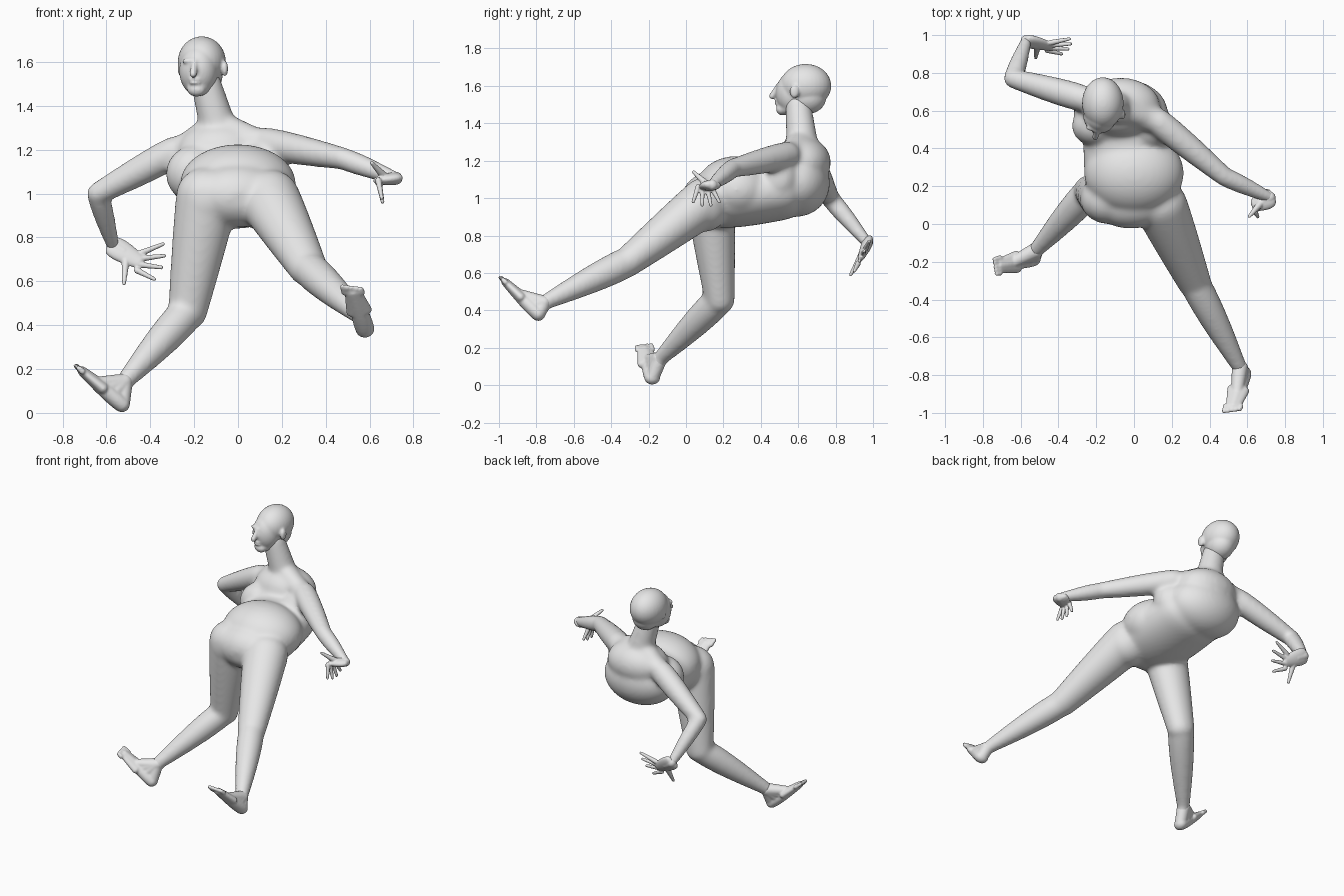
import bpy, bmesh
from math import sin, cos, pi
from mathutils import Vector, Matrix

default_cube = bpy.data.objects.get("Cube")
if default_cube:
    bpy.data.objects.remove(default_cube, do_unlink=True)

colour = (.8, .8, .8, 1)
grey = bpy.data.materials.new("plain grey")
grey.use_nodes = True
grey.diffuse_color = colour
grey.node_tree.nodes["Principled BSDF"].inputs["Base Color"].default_value = colour

ACROSS, DEEP, UP = Vector((1, 0, 0)), Vector((0, 1, 0)), Vector((0, 0, 1))


def limb(bm, start, end, start_radius, end_radius, swell=0, width=1, side=ACROSS, sides=24):
    """Round-ended tapering tube; it swells by a muscle and is widened along side."""
    start, end = Vector(start), Vector(end)
    axis = (end - start).normalized()
    across = (side - axis * side.dot(axis)).normalized()
    through = axis.cross(across)
    steps = 12
    stations = []
    for step in range(steps + 1):
        along = step / steps
        radius = start_radius + (end_radius - start_radius) * along
        radius += swell * sin(pi * along ** .7)
        stations.append((start.lerp(end, along), radius))
    # rounded ends
    for step in range(1, 6):
        angle = step * pi / 2 / 6
        stations.insert(0, (start - axis * start_radius * sin(angle), start_radius * cos(angle)))
        stations.append((end + axis * end_radius * sin(angle), end_radius * cos(angle)))
    rings = []
    for centre, radius in stations:
        ring = []
        for corner in range(sides):
            angle = 2 * pi * corner / sides
            offset = across * cos(angle) * width + through * sin(angle)
            ring.append(bm.verts.new(centre + offset * radius))
        rings.append(ring)
    for lower, upper in zip(rings, rings[1:]):
        for corner in range(sides):
            following = (corner + 1) % sides
            bm.faces.new((lower[corner], lower[following], upper[following], upper[corner]))
    bm.faces.new(rings[0][::-1])
    bm.faces.new(rings[-1])


def ball(bm, centre, radii):
    placement = Matrix.Translation(centre) @ Matrix.Diagonal((*radii, 1))
    bmesh.ops.create_uvsphere(bm, u_segments=32, v_segments=20, radius=1, matrix=placement)


def finish(bm, name, voxel, smoothing):
    """Fuse the overlapping forms into one smooth skin."""
    bmesh.ops.recalc_face_normals(bm, faces=bm.faces)
    mesh = bpy.data.meshes.new(name)
    bm.to_mesh(mesh)
    bm.free()
    mesh.materials.append(grey)
    skin = bpy.data.objects.new(name, mesh)
    bpy.context.collection.objects.link(skin)
    fuse = skin.modifiers.new("fuse", "REMESH")
    fuse.mode = "VOXEL"
    fuse.voxel_size = voxel
    fuse.use_smooth_shade = True
    soften = skin.modifiers.new("soften", "SMOOTH")
    soften.factor = .5
    soften.iterations = smoothing


# Main joints of the pose
neck_base, neck_top = Vector((-.09, .62, 1.3)), Vector((-.145, .6, 1.5))
right_shoulder, left_shoulder = Vector((-.29, .67, 1.19)), Vector((.13, .54, 1.23))
right_elbow, left_elbow = Vector((-.64, .77, 1)), Vector((.48, .25, 1.16))
right_wrist, left_wrist = Vector((-.57, .97, .76)), Vector((.72, .14, 1.07))
right_hip, left_hip = Vector((-.14, .13, .99)), Vector((.14, .1, .98))
right_knee, left_knee = Vector((-.23, .18, .46)), Vector((.32, -.31, .66))
right_ankle, left_ankle = Vector((-.52, -.14, .14)), Vector((.56, -.76, .44))
right_heel, left_heel = Vector((-.53, -.18, .04)), Vector((.58, -.79, .38))
right_toes, left_toes = Vector((-.71, -.22, .19)), Vector((.525, -.965, .55))

# Torso, arched backwards over the raised belly
bm = bmesh.new()
limb(bm, (0, .12, .99), (-.03, .5, 1.04), .145, .16, .015, 1.5, sides=40)
ball(bm, (0, .27, 1.045), (.265, .22, .18))
ball(bm, (-.07, .59, 1.08), (.25, .18, .18))
ball(bm, (-.07, .62, 1.19), (.21, .155, .14))
for centre in ((-.2, .52, 1.09), (.1, .5, 1.1)):
    ball(bm, centre, (.13, .11, .13))
for hip in (right_hip, left_hip):
    ball(bm, hip - UP * .02, (.14, .13, .14))

# Shoulders and neck
for shoulder in (right_shoulder, left_shoulder):
    limb(bm, shoulder, neck_base - UP * .05, .065, .09)
    limb(bm, shoulder, neck_base, .05, .08)
limb(bm, neck_base, neck_top, .085, .07)

# Arms
for shoulder, elbow, wrist in ((right_shoulder, right_elbow, right_wrist),
                               (left_shoulder, left_elbow, left_wrist)):
    limb(bm, shoulder, elbow, .072, .052, .006)
    limb(bm, elbow, wrist, .05, .031, .006)

# Legs, the right one bent under the body and the left one stretched forward
for hip, knee, ankle, heel in ((right_hip, right_knee, right_ankle, right_heel),
                               (left_hip, left_knee, left_ankle, left_heel)):
    limb(bm, hip, knee, .13, .082, .003, 1.1)
    limb(bm, knee, ankle, .08, .041, .011)
    limb(bm, ankle, heel, .04, .037)
finish(bm, "body", .011, 24)

# Head, with the face turned slightly to its right
bm = bmesh.new()
ball(bm, (-.165, .64, 1.6), (.11, .137, .117))
ball(bm, (-.18, .57, 1.56), (.088, .09, .115))
ball(bm, (-.155, .65, 1.54), (.085, .1, .09))
jaw, chin = Vector((-.17, .59, 1.5)), Vector((-.19, .515, 1.475))
limb(bm, jaw, chin, .055, .033, width=1.3)
brow, nose_tip = Vector((-.197, .495, 1.605)), Vector((-.205, .46, 1.545))
limb(bm, brow, nose_tip, .012, .017)
for cheek in (-1, 1):
    outer_brow = brow + ACROSS * cheek * .045 + DEEP * .015
    limb(bm, brow, outer_brow, .013, .012, side=UP)
    ball(bm, (cheek * .1 - .16, .6 - cheek * .02, 1.57), (.015, .026, .037))
for lip in (1.505, 1.52):
    ball(bm, (-.197, .49, lip), (.028, .016, .008))
finish(bm, "head", .007, 6)


def hand(name, wrist, knuckles, spread, reach, thumb_tip):
    """Flat palm, four fanned fingers and a thumb."""
    bm = bmesh.new()
    knuckles, spread, reach = Vector(knuckles), Vector(spread), Vector(reach)
    limb(bm, wrist, knuckles, .025, .018, .004, 2, spread.normalized())
    limb(bm, wrist, wrist.lerp(knuckles, .4), .03, .028)
    for finger in range(4):
        place = finger / 1.5 - 1
        base = knuckles + spread * place
        tip = knuckles + reach * (1 - place ** 2 / 5) + spread * place * 2
        limb(bm, base, tip, .015, .009, sides=12)
    limb(bm, wrist.lerp(knuckles, .5), thumb_tip, .022, .009, sides=12)
    finish(bm, name, .005, 2)


hand("right_hand", right_wrist, (-.45, .94, .69), (.01, .02, .04), (.11, 0, 0), (-.52, .88, .59))
hand("left_hand", left_wrist, (.64, .1, 1.06), (0, .035, 0), (.02, .01, -.1), (.61, .04, 1.14))


def foot(name, ankle, heel, toes, side):
    """Wedge foot with a solid instep and five toes across its end."""
    bm = bmesh.new()
    forward = (toes - heel).normalized()
    limb(bm, heel, toes, .037, .022, .005, 1.15, side)
    limb(bm, heel.lerp(toes, .5), toes, .03, .02, width=2, side=side)
    limb(bm, ankle, heel, .04, .037)
    for stretch in (.25, .45, .65):
        limb(bm, ankle, heel.lerp(toes, stretch), .039, .037 - stretch * .015, width=1.1, side=side)
    for toe in range(5):
        root = toes + side * (2 - toe) * .02
        limb(bm, root, root + forward * (.038 - toe * .004), .015, .012, sides=12)
    finish(bm, name, .006, 5)


foot("right_foot", right_ankle, right_heel, right_toes, DEEP)
foot("left_foot", left_ankle, left_heel, left_toes, -ACROSS)
